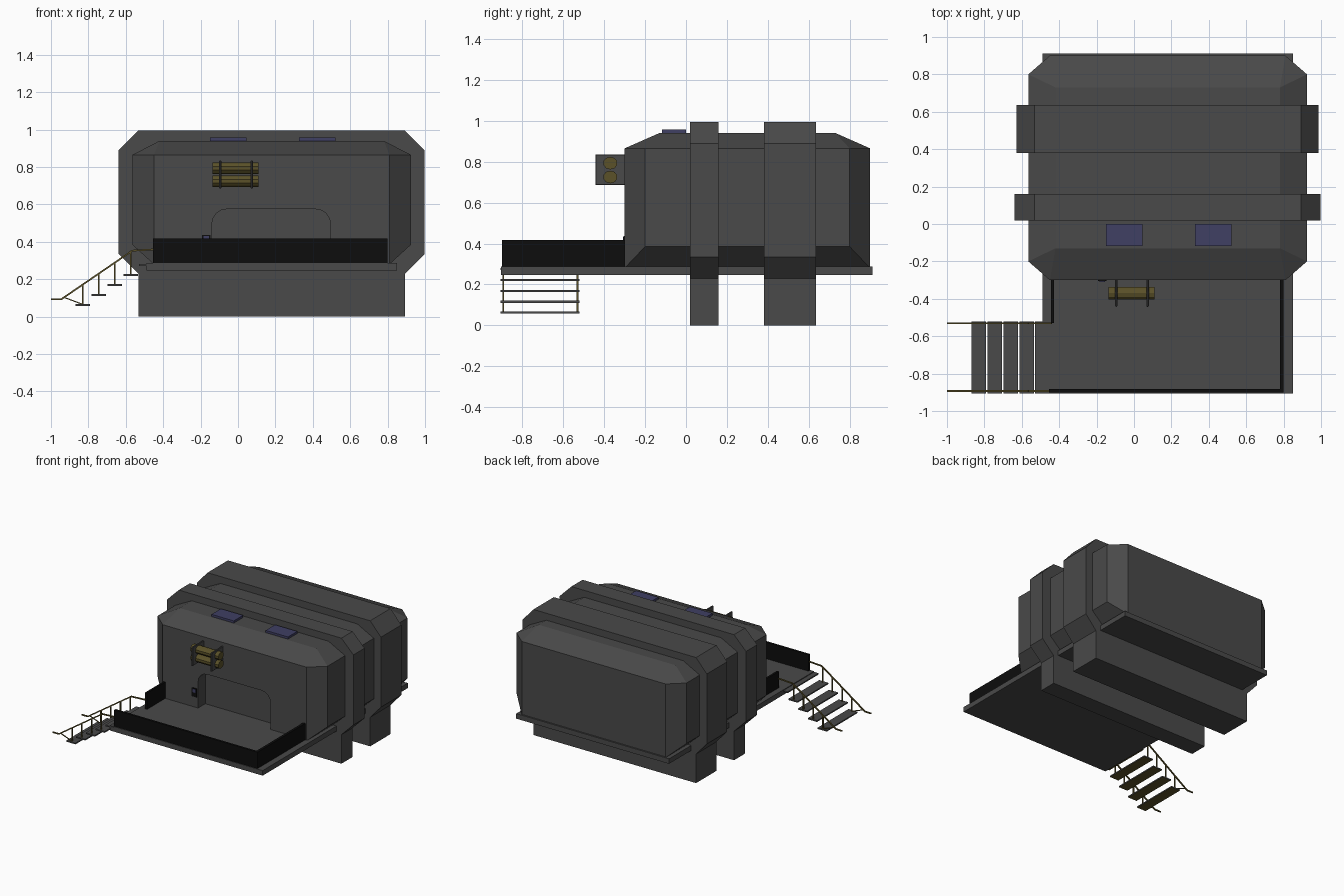
import bpy, bmesh, math
from mathutils import Vector

if "Cube" in bpy.data.objects:
    bpy.data.objects.remove(bpy.data.objects["Cube"])


def material(name, rgb):
    m = bpy.data.materials.new(name)
    m.diffuse_color = (*rgb, 1)
    m.use_nodes = True
    m.node_tree.nodes["Principled BSDF"].inputs["Base Color"].default_value = m.diffuse_color
    return m


GREY = material("dark grey", (0.067, 0.067, 0.067))
BLACK = material("black", (0.004, 0.004, 0.004))
YELLOW = material("dull yellow", (0.105, 0.083, 0.022))
BLUE = material("slate blue", (0.05, 0.05, 0.125))


def finish(name, bm, *mats):
    bmesh.ops.recalc_face_normals(bm, faces=bm.faces)
    me = bpy.data.meshes.new(name)
    bm.to_mesh(me)
    bm.free()
    for m in mats:
        me.materials.append(m)
    ob = bpy.data.objects.new(name, me)
    bpy.context.collection.objects.link(ob)
    return ob


def add_box(bm, x0, x1, y0, y1, z0, z1):
    vs = bmesh.ops.create_cube(bm, size=1)["verts"]
    for v in vs:
        v.co = Vector((x1 if v.co.x > 0 else x0, y1 if v.co.y > 0 else y0, z1 if v.co.z > 0 else z0))


def box(name, mat, *dims):
    bm = bmesh.new()
    add_box(bm, *dims)
    return finish(name, bm, mat)


def prism_y(name, mat, outline, y0, y1):
    """Extrude an x-z outline along y."""
    bm = bmesh.new()
    f = bm.faces.new([bm.verts.new((x, y0, z)) for x, z in outline])
    ext = bmesh.ops.extrude_face_region(bm, geom=[f])["geom"]
    bmesh.ops.translate(bm, vec=(0, y1 - y0, 0), verts=[g for g in ext if isinstance(g, bmesh.types.BMVert)])
    return finish(name, bm, mat)


def add_bar(bm, a, b, w):
    """Square bar between two points."""
    a, b = Vector(a), Vector(b)
    d = b - a
    rot = d.to_track_quat('Z', 'Y')
    for v in bmesh.ops.create_cube(bm, size=1)["verts"]:
        v.co = rot @ Vector((v.co.x * w, v.co.y * w, v.co.z * d.length)) + (a + b) / 2


# main cabin: convex chamfered block
CX, CY = 0.18, 0.30
bm = bmesh.new()
for sx in (-1, 1):
    for sy in (-1, 1):
        for x, y, z in ((0.63, 0.6, 0.28), (0.63, 0.6, 0.865), (0.745, 0.5, 0.385),
                        (0.745, 0.5, 0.865), (0.6, 0.43, 0.94)):
            bm.verts.new((CX + sx * x, CY + sy * y, z))
bmesh.ops.convex_hull(bm, input=bm.verts)
bmesh.ops.dissolve_limit(bm, angle_limit=0.01, verts=bm.verts, edges=bm.edges)
cabin = finish("cabin", bm, GREY)

# doorway recess
arch = [(-0.14, 0.27)]
arch += [(-0.06 - 0.08 * math.cos(math.pi / 8 * i), 0.495 + 0.08 * math.sin(math.pi / 8 * i)) for i in range(5)]
arch += [(0.415 + 0.08 * math.sin(math.pi / 8 * i), 0.495 + 0.08 * math.cos(math.pi / 8 * i)) for i in range(5)]
arch += [(0.495, 0.27)]
cutter = prism_y("doorway_cutter", GREY, arch, -0.4, -0.21)
cutter.hide_render = True
cutter.hide_viewport = True
mod = cabin.modifiers.new("doorway", 'BOOLEAN')
mod.object = cutter
mod.operation = 'DIFFERENCE'
mod.solver = 'EXACT'

# support ribs wrapping the cabin and standing on the ground
for name, half, y0, y1 in (("front_rib", 0.818, 0.02, 0.16), ("rear_rib", 0.807, 0.38, 0.635)):
    side = [(0.713, 0), (0.713, 0.23), (half, 0.335), (half, 0.89), (0.713, 0.995)]
    prism_y(name, GREY, [(CX + x, z) for x, z in side] + [(CX - x, z) for x, z in reversed(side)], y0, y1)

# deck and low parapet walls
box("deck", GREY, -0.49, 0.85, -0.905, 0.912, 0.247, 0.287)
box("front_parapet", BLACK, -0.455, 0.80, -0.9, -0.882, 0.287, 0.417)
box("right_parapet", BLACK, 0.78, 0.80, -0.882, -0.3, 0.287, 0.417)
box("left_parapet", BLACK, -0.443, -0.427, -0.53, -0.3, 0.287, 0.417)

# skylights
for i, x in enumerate((-0.15, 0.325)):
    box(f"skylight_{i + 1}", BLUE, x, x + 0.195, -0.117, 0.0, 0.93, 0.957)

# door keypad
box("keypad", BLACK, -0.192, -0.148, -0.306, -0.298, 0.37, 0.438)
box("keypad_screen", BLUE, -0.184, -0.156, -0.309, -0.305, 0.405, 0.432)

# gas cylinders in two bracket plates
for i, z in enumerate((0.725, 0.793)):
    bm = bmesh.new()
    bmesh.ops.create_cone(bm, cap_ends=True, segments=10, radius1=0.033, radius2=0.033, depth=0.245)
    for v in bm.verts:
        v.co = Vector((v.co.z - 0.0125, v.co.x * 1.08 - 0.37, v.co.y * 0.93 + z))
    finish(f"gas_cylinder_{i + 1}", bm, YELLOW)
for i, x in enumerate((-0.095, 0.073)):
    p = box(f"cylinder_bracket_{i + 1}", GREY, x - 0.006, x + 0.006, -0.443, -0.295, 0.685, 0.836)
    b = p.modifiers.new("corners", 'BEVEL')
    b.width = 0.004
    b.segments = 1

# stair treads, yellow underneath
bm = bmesh.new()
for i in range(5):
    x, z = -0.87 + 0.0855 * i, 0.062 + 0.0535 * i
    add_box(bm, x, x + 0.08, -0.907, -0.52, z - 0.005, z + 0.005)
bmesh.ops.recalc_face_normals(bm, faces=bm.faces)
for f in bm.faces:
    f.material_index = 1 if f.normal.z < -0.5 else 0
finish("stair_treads", bm, GREY, YELLOW)

# handrails with posts
for name, y in (("front_handrail", -0.893), ("rear_handrail", -0.53)):
    bm = bmesh.new()
    path = [(-1.0, 0.093), (-0.945, 0.093), (-0.565, 0.353), (-0.44, 0.36)]
    for a, b in zip(path, path[1:]):
        add_bar(bm, (a[0], y, a[1]), (b[0], y, b[1]), 0.009)
    add_bar(bm, (-0.93, y, 0.103), (-0.83, y, 0.066), 0.006)
    for i in range(4):
        x = -0.83 + 0.0855 * i
        add_bar(bm, (x, y, 0.062 + 0.0535 * i), (x, y, 0.093 + (x + 0.945) * 0.684), 0.008)
    finish(name, bm, YELLOW)
